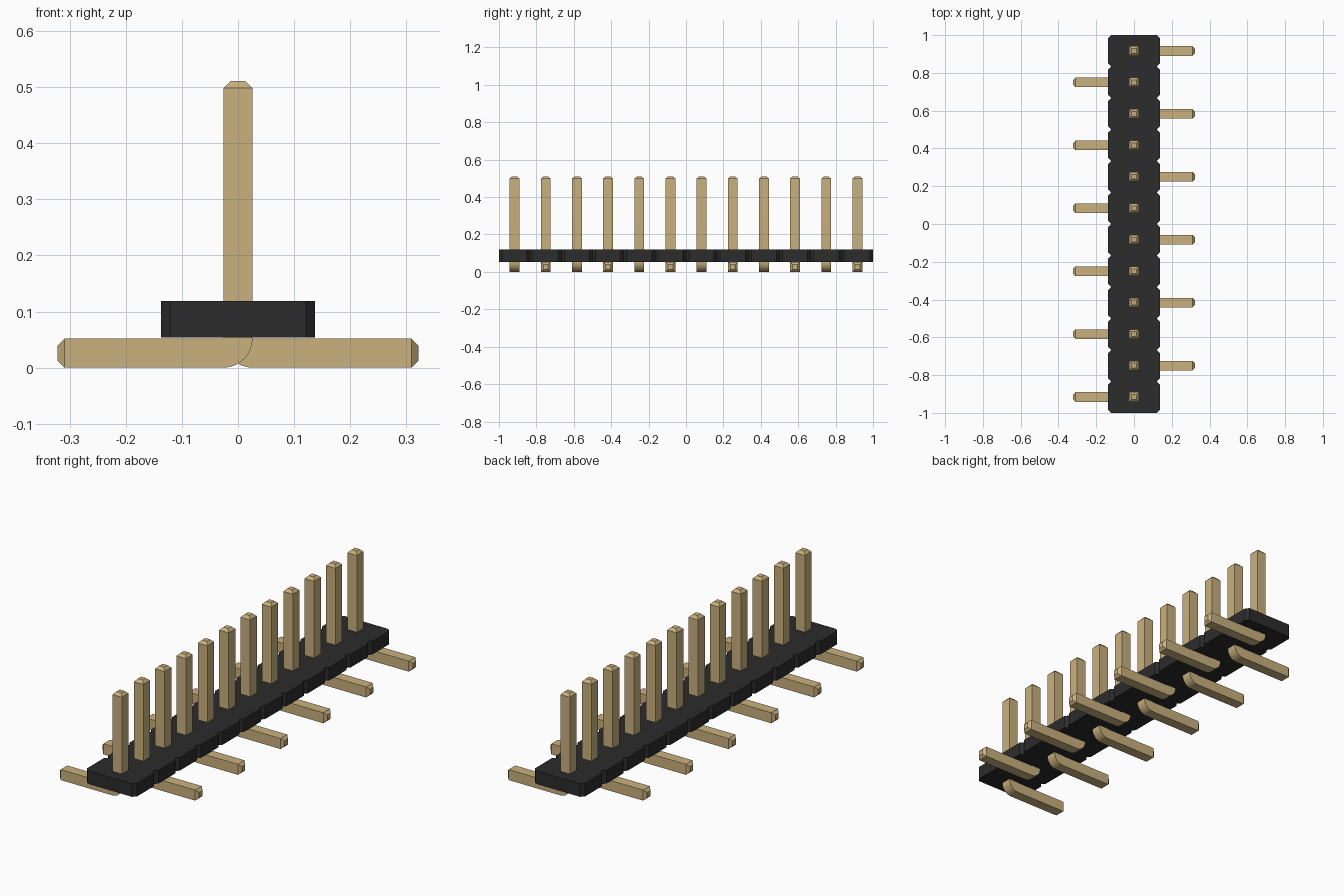
import bpy
import bmesh
from mathutils import Vector

cube = bpy.data.objects.get("Cube")
if cube:
    bpy.data.objects.remove(cube, do_unlink=True)

COUNT = 12
PITCH = 2 / COUNT
HALF = 0.026            # half thickness of a pin
TIP = 0.013             # chamfer on pin ends
TOP, REACH = 0.512, 0.322
BODY_LOW, BODY_HIGH, BODY_HALF, CUT = 0.054, 0.119, 0.137, 0.016


def material(name, rgb):
    mat = bpy.data.materials.new(name)
    mat.use_nodes = True
    mat.diffuse_color = (*rgb, 1)
    mat.node_tree.nodes["Principled BSDF"].inputs["Base Color"].default_value = (*rgb, 1)
    return mat


def make_object(name, bm, mat):
    bmesh.ops.recalc_face_normals(bm, faces=bm.faces)
    mesh = bpy.data.meshes.new(name)
    bm.to_mesh(mesh)
    bm.free()
    mesh.materials.append(mat)
    obj = bpy.data.objects.new(name, mesh)
    bpy.context.collection.objects.link(obj)
    return obj


def sweep(rings):
    """Skin a list of equally sized vertex rings and cap both ends."""
    bm = bmesh.new()
    loops = [[bm.verts.new(p) for p in ring] for ring in rings]
    for a, b in zip(loops, loops[1:]):
        for i in range(len(a)):
            j = (i + 1) % len(a)
            bm.faces.new((a[i], a[j], b[j], b[i]))
    bm.faces.new(loops[0])
    bm.faces.new(loops[-1])
    return bm


def square(center, across, half):
    """Square ring spanned by y and the given direction."""
    c, u, v = Vector(center), Vector(across) * half, Vector((0, half, 0))
    return [c + u + v, c + u - v, c - u - v, c - u + v]


black = material("black plastic", (0.025, 0.025, 0.025))
gold = material("gold metal", (0.59, 0.44, 0.21))

# Housing: a row of chamfered blocks joined into one notched outline
side = []
for i in range(COUNT):
    y = -1 + i * PITCH
    side += [(BODY_HALF - CUT, y), (BODY_HALF, y + CUT), (BODY_HALF, y + PITCH - CUT)]
side.append((BODY_HALF - CUT, 1))
outline = side + [(-x, y) for x, y in reversed(side)]
make_object("housing", sweep([[(x, y, z) for x, y in outline]
                              for z in (BODY_LOW, BODY_HIGH)]), black)


def build_pin(index):
    """L-shaped pin: rounded outer heel, foot alternating left and right."""
    y = -1 + PITCH * (index + 0.5)
    s = 1 if index % 2 else -1
    rings = [square((0, y, TOP), (s, 0, 0), HALF - TIP),
             square((0, y, TOP - TIP), (s, 0, 0), HALF),
             square((0, y, 2 * HALF + 0.001), (s, 0, 0), HALF)]
    # Heel fan turns about the inner corner of the bend
    corner = Vector((s * HALF, y, 2 * HALF + 0.001))
    steps = 8
    for k in range(1, steps + 1):
        turn = Vector((1, 0)).slerp(Vector((0, 1)), k / steps)
        across = Vector((s * turn.x, 0, turn.y))
        rings.append(square(corner - across * HALF, across, HALF))
    rings.append(square((s * (REACH - TIP), y, HALF + 0.001), (0, 0, 1), HALF))
    rings.append(square((s * REACH, y, HALF + 0.001), (0, 0, 1), HALF - TIP))
    bm = sweep(rings)
    bmesh.ops.remove_doubles(bm, verts=bm.verts, dist=0.0001)
    bmesh.ops.translate(bm, verts=bm.verts, vec=(0, 0, -0.001))
    obj = make_object(f"pin_{index + 1}", bm, gold)
    bpy.ops.object.select_all(action="DESELECT")
    obj.select_set(True)
    bpy.context.view_layer.objects.active = obj
    bpy.ops.object.shade_smooth_by_angle(angle=0.4)


for n in range(COUNT):
    build_pin(n)
